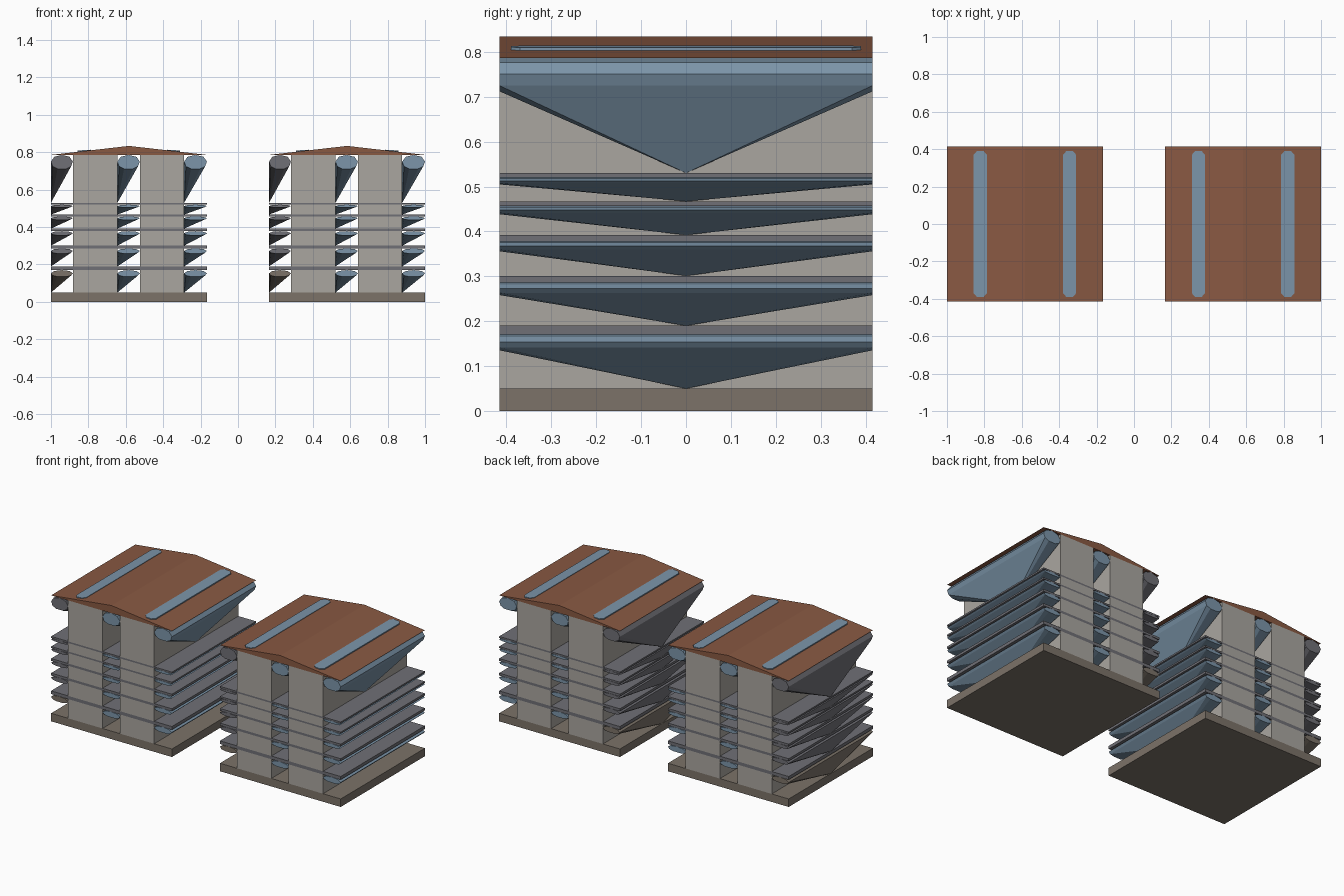
import bpy, bmesh

if "Cube" in bpy.data.objects:
    bpy.data.objects.remove(bpy.data.objects["Cube"])

D = 0.415                      # half depth in y
X0, X1 = 0.166, 1.0            # x span of the right-hand house
W = X1 - X0


def material(name, rgb):
    m = bpy.data.materials.new(name)
    m.diffuse_color = (*rgb, 1)
    m.use_nodes = True
    m.node_tree.nodes["Principled BSDF"].inputs["Base Color"].default_value = m.diffuse_color
    return m


WALL = material("pale_wall", (0.40, 0.38, 0.35))
ROOF = material("brown_roof", (0.25, 0.10, 0.055))
BLUE = material("blue", (0.20, 0.30, 0.40))
SLAB = material("grey_slab", (0.16, 0.16, 0.18))
BASE = material("brown_base", (0.20, 0.17, 0.14))


def hull(name, points, mat):
    """Convex flat-faced solid around the given points."""
    bm = bmesh.new()
    for p in points:
        bm.verts.new(p)
    res = bmesh.ops.convex_hull(bm, input=bm.verts)
    loose = {g for g in res["geom_interior"] + res["geom_unused"]
             if isinstance(g, bmesh.types.BMVert)}
    bmesh.ops.delete(bm, geom=list(loose), context='VERTS')
    bmesh.ops.dissolve_limit(bm, angle_limit=0.005, verts=bm.verts, edges=bm.edges)
    bmesh.ops.recalc_face_normals(bm, faces=bm.faces)
    me = bpy.data.meshes.new(name)
    bm.to_mesh(me)
    bm.free()
    me.materials.append(mat)
    ob = bpy.data.objects.new(name, me)
    bpy.context.collection.objects.link(ob)
    return ob


def prism(name, outline, mat, d=D):
    """Extrude an x-z outline along y."""
    return hull(name, [(x, y, z) for x, z in outline for y in (-d, d)], mat)


def box(name, xa, xb, za, zb, mat):
    return prism(name, [(xa, za), (xb, za), (xb, zb), (xa, zb)], mat)


# rolled awning section: fractions across the bay and up the storey
ROLL = [(0, .86), (.08, .76), (.3, .71), (.7, .71), (.92, .76), (1, .86),
        (.85, .96), (.5, 1), (.15, .96)]

# storeys as (floor top, ceiling); slabs fill the gaps between them
STOREYS = [(.05, .17), (.19, .286), (.301, .378), (.392, .457),
           (.467, .52), (.53, .786)]
WALLS = [(.117, .355), (.475, .712)]
BAYS = [(0, .117), (.355, .475), (.712, W)]

for side, ox in (("left", -X1), ("right", X0)):
    box(f"{side}_base", ox, ox + W, 0, .05, BASE)

    for i, (za, zb) in enumerate(STOREYS):
        # floor slab below this storey
        if i:
            box(f"{side}_floor_{i}", ox, ox + W, STOREYS[i - 1][1], za, SLAB)
        # two thick walls
        for j, (a, b) in enumerate(WALLS):
            box(f"{side}_wall_{i}_{j}", ox + a, ox + b, za, zb, WALL)
        # awnings tapering to a point on the floor
        for j, (a, b) in enumerate(BAYS):
            mat = BLUE if j else (SLAB if i else BASE)
            pts = [(ox + a + u * (b - a), y, za + v * (zb - za))
                   for u, v in ROLL for y in (-D, D)]
            hull(f"{side}_awning_{i}_{j}", pts + [(ox + a, 0, za)], mat)

    # low gable roof
    prism(f"{side}_roof", [(ox, .786), (ox + W, .786), (ox + W / 2, .834)], ROOF)

    # long roof lights lying in the slopes
    for j, c in enumerate((.178, W - .178)):
        x = ox + c
        up = 1 if j == 0 else -1
        pts = []
        for hx, hy in ((.035, .37), (.018, .39)):
            for sx in (-1, 1):
                for sy in (-hy, hy):
                    zt = .8095 + up * sx * hx * .06
                    pts += [(x + sx * hx, sy, zt + .002), (x + sx * hx, sy, .797)]
        hull(f"{side}_roof_light_{j}", pts, BLUE)
